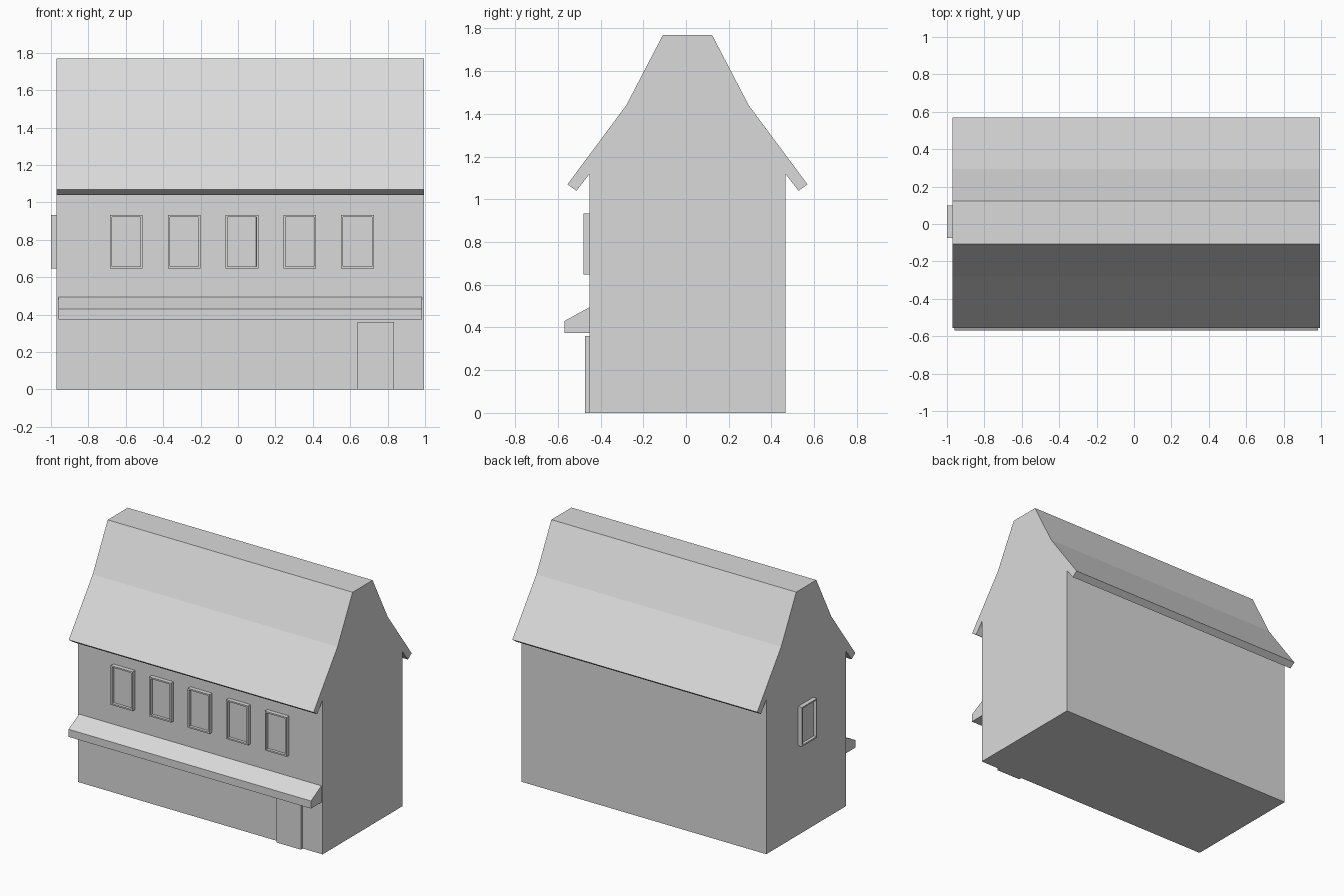
import bpy
import bmesh
from math import pi
from mathutils import Matrix, Vector

cube = bpy.data.objects.get("Cube")
if cube:
    bpy.data.objects.remove(cube, do_unlink=True)

# Single plain grey finish
grey = bpy.data.materials.new("light_grey")
grey.use_nodes = True
colour = (0.7, 0.7, 0.7, 1)
grey.diffuse_color = colour
grey.node_tree.nodes["Principled BSDF"].inputs["Base Color"].default_value = colour


def finish(name, bm):
    bmesh.ops.recalc_face_normals(bm, faces=bm.faces)
    mesh = bpy.data.meshes.new(name)
    bm.to_mesh(mesh)
    bm.free()
    mesh.materials.append(grey)
    obj = bpy.data.objects.new(name, mesh)
    bpy.context.collection.objects.link(obj)
    return obj


def prism(name, profile, x0, x1):
    """Extrude a (y, z) outline along x."""
    bm = bmesh.new()
    face = bm.faces.new([bm.verts.new((x0, y, z)) for y, z in profile])
    ext = bmesh.ops.extrude_face_region(bm, geom=[face], use_keep_orig=True)
    verts = [v for v in ext["geom"] if isinstance(v, bmesh.types.BMVert)]
    bmesh.ops.translate(bm, verts=verts, vec=(x1 - x0, 0, 0))
    return finish(name, bm)


def window(name, location, turn=0):
    """Raised frame with a recessed pane; faces -y before turning."""
    width, height, back, out = 0.175, 0.285, 0.005, 0.03
    bm = bmesh.new()
    bmesh.ops.create_cube(bm, size=1)
    bmesh.ops.scale(bm, verts=bm.verts, vec=(width, out + back, height))
    bmesh.ops.translate(bm, verts=bm.verts, vec=(0, (back - out) / 2, 0))
    bm.normal_update()
    pane = min(bm.faces, key=lambda f: f.calc_center_median().y)
    bmesh.ops.inset_individual(bm, faces=[pane], thickness=0.015)
    bmesh.ops.inset_individual(bm, faces=[pane], thickness=0.0005, depth=-0.02)
    bm.transform(Matrix.Translation(Vector(location)) @ Matrix.Rotation(turn, 4, "Z"))
    return finish(name, bm)


# House body: walls, flared eaves and flat-topped roof in one gable outline
MID = 0.007
half = [(0.458, 0), (0.458, 1.12), (0.52, 1.04), (0.562, 1.07),
        (0.287, 1.44), (0.115, 1.77)]
outline = [(MID + y, z) for y, z in half]
outline += [(MID - y, z) for y, z in reversed(half)]
prism("house_body", outline, -0.97, 0.995)

# Long awning over the ground floor
prism("awning", [(-0.445, 0.375), (-0.57, 0.375), (-0.57, 0.43),
                 (-0.451, 0.495), (-0.445, 0.495)], -0.96, 0.985)

# Door
prism("door", [(-0.445, 0), (-0.473, 0), (-0.473, 0.36), (-0.445, 0.36)], 0.64, 0.835)

# Upper-floor windows and the single gable window
for i in range(5):
    window(f"front_window_{i + 1}", (-0.597 + 0.309 * i, -0.451, 0.79))
window("right_gable_window", (-0.97, 0.012, 0.79), -pi / 2)
